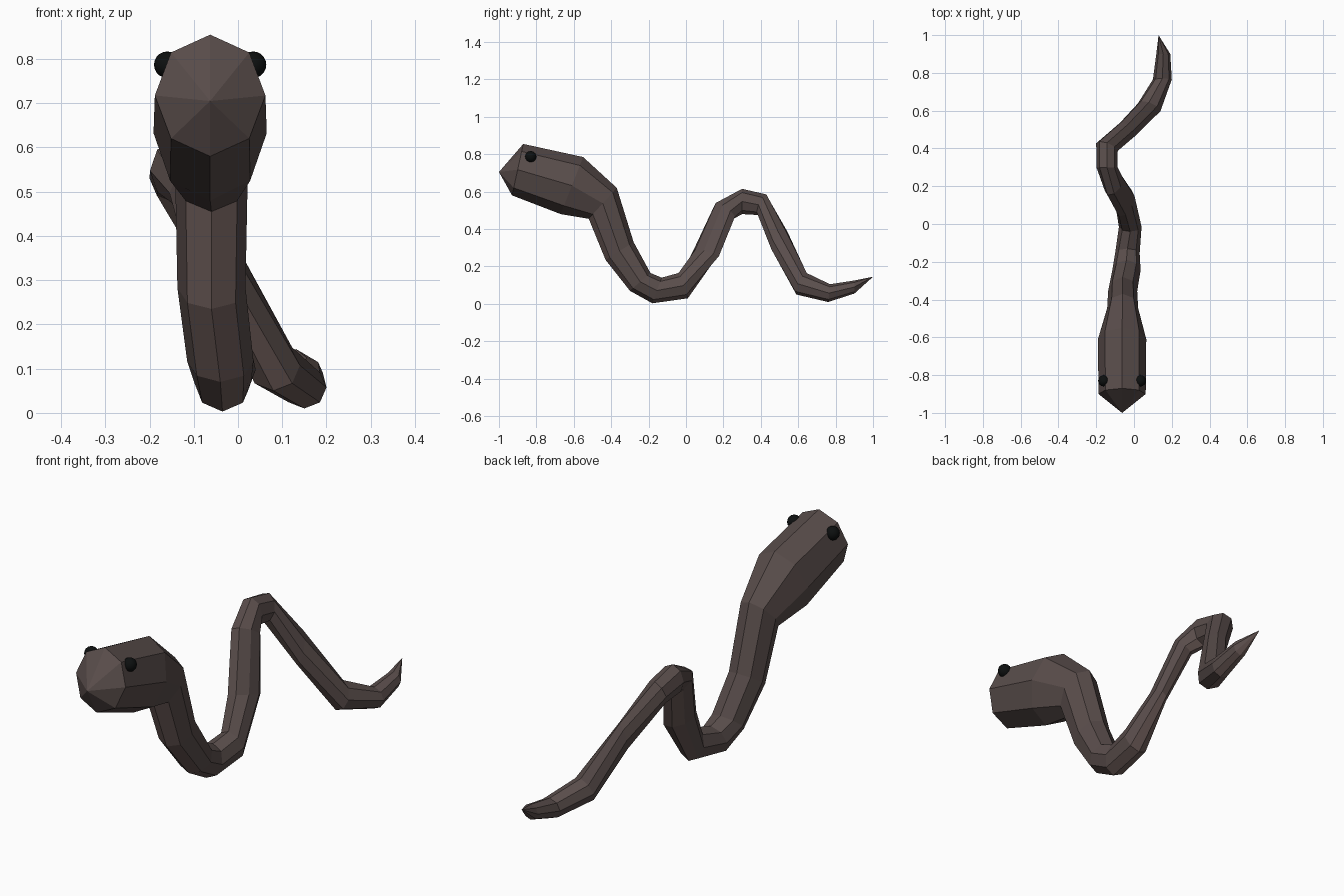
import bpy, bmesh, math
from mathutils import Vector

if "Cube" in bpy.data.objects:
    bpy.data.objects.remove(bpy.data.objects["Cube"])


def material(name, rgb):
    m = bpy.data.materials.new(name)
    m.diffuse_color = (*rgb, 1)
    m.use_nodes = True
    m.node_tree.nodes["Principled BSDF"].inputs["Base Color"].default_value = m.diffuse_color
    return m


skin = material("dark brown skin", (0.10, 0.074, 0.070))
belly = material("rosy brown belly", (0.155, 0.108, 0.100))
black = material("black eye", (0.004, 0.005, 0.005))

# Body rings: centre x, top (y, z), bottom (y, z), half width, sideways turn in y
RINGS = [
    (-0.063, -0.87, 0.855, -0.93, 0.58, 0.125, 0),
    (-0.063, -0.55, 0.785, -0.67, 0.48, 0.128, 0),
    (-0.06, -0.37, 0.62, -0.52, 0.455, 0.082, 0),
    (-0.06, -0.28, 0.33, -0.43, 0.235, 0.077, 0),
    (-0.04, -0.19, 0.165, -0.30, 0.07, 0.075, 0),
    (-0.035, -0.13, 0.14, -0.18, 0.003, 0.065, 0),
    (-0.02, -0.04, 0.165, 0.01, 0.03, 0.06, 0),
    (-0.045, 0.05, 0.29, 0.165, 0.25, 0.048, 0.04),
    (-0.105, 0.16, 0.54, 0.255, 0.455, 0.05, 0.03),
    (-0.143, 0.30, 0.615, 0.30, 0.48, 0.056, 0),
    (-0.143, 0.43, 0.585, 0.385, 0.475, 0.057, -0.02),
    (-0.035, 0.525, 0.405, 0.475, 0.27, 0.04, -0.035),
    (0.08, 0.645, 0.165, 0.59, 0.05, 0.06, -0.02),
    (0.15, 0.77, 0.105, 0.76, 0.01, 0.05, 0),
    (0.155, 0.90, 0.125, 0.90, 0.055, 0.037, 0),
]
SIDES = 8

# Snake body, from nose tip to tail tip
bm = bmesh.new()
rings = []
for cx, ty, tz, by, bz, hw, turn in RINGS:
    top, bottom = Vector((cx, ty, tz)), Vector((cx, by, bz))
    mid, up, side = (top + bottom) / 2, (top - bottom) / 2, Vector((hw, turn, 0))
    angles = [2 * math.pi * i / SIDES for i in range(SIDES)]
    rings.append([bm.verts.new(mid + up * math.cos(a) + side * math.sin(a)) for a in angles])
nose = bm.verts.new((-0.063, -1, 0.705))
tail = bm.verts.new((0.13, 1, 0.145))
for i in range(SIDES):
    j = (i + 1) % SIDES
    under = 1 if i in (3, 4) else 0
    bm.faces.new((nose, rings[0][i], rings[0][j]))
    for k in range(len(rings) - 1):
        a, b = rings[k], rings[k + 1]
        f = bm.faces.new((a[i], b[i], b[j], a[j]))
        f.material_index = under if k > 1 else 0
    f = bm.faces.new((rings[-1][i], tail, rings[-1][j]))
    f.material_index = under
bmesh.ops.recalc_face_normals(bm, faces=bm.faces)
mesh = bpy.data.meshes.new("snake_body")
bm.to_mesh(mesh)
bm.free()
mesh.materials.append(skin)
mesh.materials.append(belly)
bpy.context.collection.objects.link(bpy.data.objects.new("snake_body", mesh))

# Eyes
for label, s in (("left", 1), ("right", -1)):
    bpy.ops.mesh.primitive_uv_sphere_add(segments=16, ring_count=10, radius=0.03,
                                         location=(-0.063 + s * 0.097, -0.83, 0.787))
    eye = bpy.context.object
    eye.name = label + "_eye"
    eye.data.materials.append(black)
    bpy.ops.object.shade_smooth()
